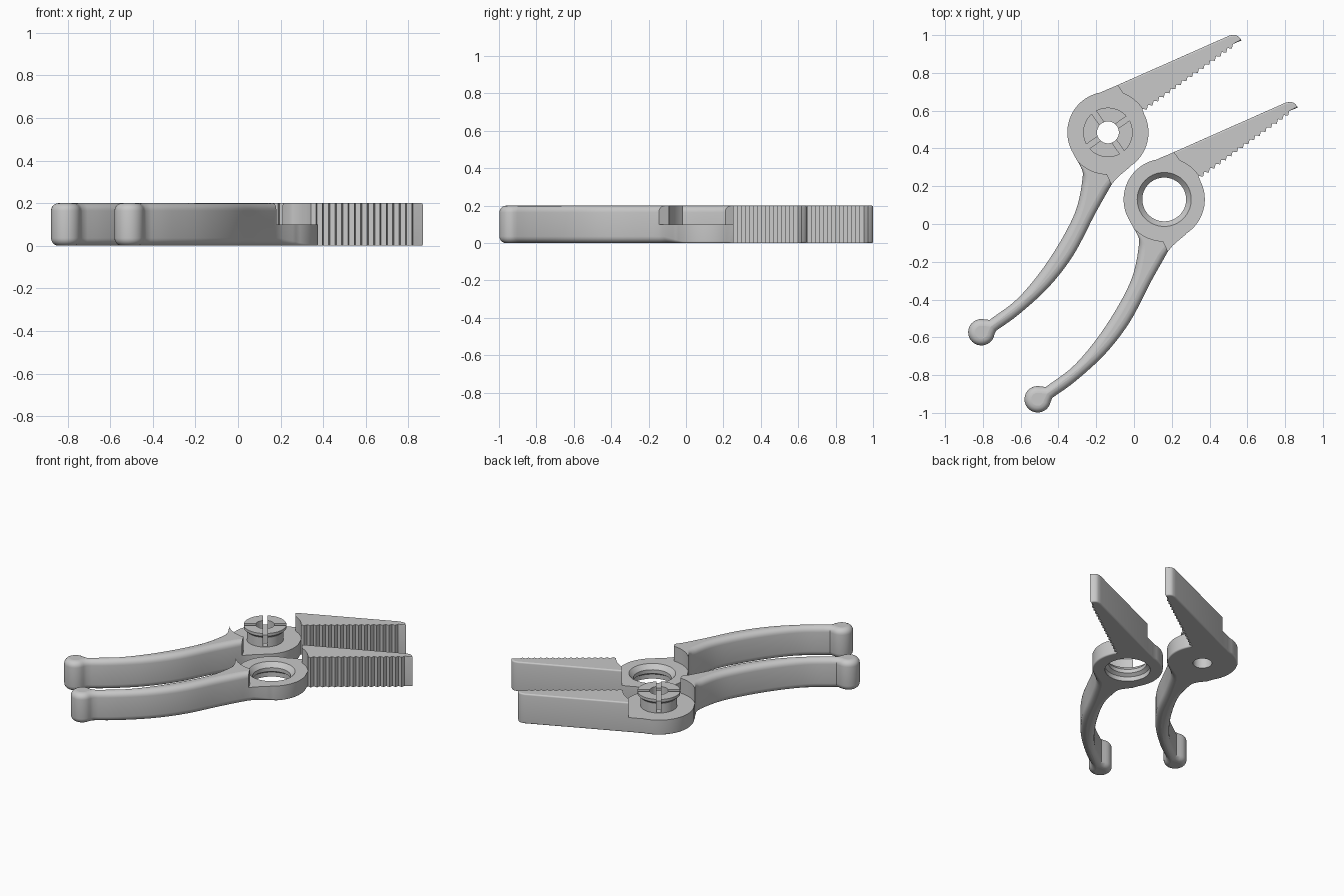
import bpy, bmesh
from math import cos, sin, radians
from mathutils import Vector

cube = bpy.data.objects.get("Cube")
if cube:
    bpy.data.objects.remove(cube, do_unlink=True)

HEIGHT, HALF = 0.2, 0.1
HUB_R, CLEAR_R = 0.215, 0.221
ROUNDING, STEPS = 0.036, 5

grey = bpy.data.materials.new("plain grey")
grey.use_nodes = True
colour = (0.58, 0.58, 0.58, 1)
grey.diffuse_color = colour
grey.node_tree.nodes["Principled BSDF"].inputs["Base Color"].default_value = colour


def arc(centre, r, a0, a1, n):
    angles = [radians(a0 + (a1 - a0) * i / n) for i in range(n + 1)]
    return [Vector((centre[0] + r * cos(a), centre[1] + r * sin(a))) for a in angles]


def spline(points, steps=5):
    """Smooth curve through the given points."""
    p = [Vector(q) for q in points]
    p = [2 * p[0] - p[1]] + p + [2 * p[-1] - p[-2]]
    out = []
    for a, b, c, d in zip(p, p[1:], p[2:], p[3:]):
        for i in range(steps):
            t = i / steps
            out.append(0.5 * (2 * b + (c - a) * t + (2 * a - 5 * b + 4 * c - d) * t * t
                              + (3 * b - a - 3 * c + d) * t ** 3))
    return out + [p[-2]]


def finish(name, bm, location):
    bmesh.ops.remove_doubles(bm, verts=bm.verts, dist=1e-5)
    bmesh.ops.recalc_face_normals(bm, faces=bm.faces)
    mesh = bpy.data.meshes.new(name)
    bm.to_mesh(mesh)
    bm.free()
    mesh.materials.append(grey)
    ob = bpy.data.objects.new(name, mesh)
    bpy.context.collection.objects.link(ob)
    ob.location = location
    return ob


def select_only(ob):
    bpy.ops.object.select_all(action='DESELECT')
    bpy.context.view_layer.objects.active = ob
    ob.select_set(True)


def smooth(ob):
    """Smooth curved walls, keep level faces flat."""
    select_only(ob)
    bpy.ops.object.shade_smooth_by_angle(angle=radians(32))
    for f in ob.data.polygons:
        if abs(f.normal.z) > 0.999:
            f.use_smooth = False


def revolve(bm, profile, closed, n=56):
    """Rings of vertices for a (radius, height) profile, joined by faces."""
    rings = [[bm.verts.new((p.x, p.y, z)) for p in arc((0, 0), r, 0, 360 - 360 / n, n - 1)]
             for r, z in profile]
    pairs = list(zip(rings, rings[1:])) + ([(rings[-1], rings[0])] if closed else [])
    for a, b in pairs:
        for i in range(n):
            j = (i + 1) % n
            bm.faces.new((a[i], a[j], b[j], b[i]))
    return rings


def holed_face(bm, outer, inner, i, j):
    """Two faces filling the area between an outer and an inner loop."""
    def nearest(v):
        return min(range(len(inner)), key=lambda k: (inner[k].co - v.co).length)

    def run(loop, a, b):
        return loop[a:b + 1] if a <= b else loop[a:] + loop[:b + 1]

    a, b = nearest(outer[i]), nearest(outer[j])
    bm.faces.new(run(outer, i, j) + run(inner, a, b)[::-1])
    bm.faces.new(run(outer, j, i) + run(inner, b, a)[::-1])


# jaw: raked teeth, rounded tip, straight back
first, last, count = Vector((0.182, 0.124)), Vector((0.662, 0.468)), 16
jaw = []
for k in range(count):
    p, q = first.lerp(last, k / count), first.lerp(last, (k + 1) / count)
    jaw += [p, Vector((q.x - 0.006, p.y - 0.003))]
TEETH = len(jaw)
jaw += [last] + spline([(0.708, 0.487), (0.692, 0.506), (0.672, 0.516), (0.642, 0.512)], 3)
jaw += [Vector((0.05, 0.25))]
jaw_clear = arc((0, 0), CLEAR_R, 68.5, 38, 7)

# back of the hub
back_hub = spline([(0.02, 0.237), (-0.01, 0.225)], 2) + arc((0, 0), HUB_R, 100, 212, 24)

# handle: outer edge, ball end, inner edge
handle = spline([(-0.165, -0.147), (-0.145, -0.182), (-0.134, -0.24), (-0.177, -0.432),
                 (-0.31, -0.671), (-0.47, -0.872), (-0.627, -0.993)])
handle += arc((-0.67, -1.058), 0.07, 78, 350, 22)
handle += spline([(-0.592, -1.05), (-0.47, -0.962), (-0.31, -0.815), (-0.18, -0.645),
                  (-0.07, -0.435), (0.02, -0.275)])
handle_clear = arc((0, 0), CLEAR_R, 268.5, 227, 8)

# front of the hub
front_hub = spline([(0.043, -0.247), (0.07, -0.222), (0.112, -0.187)], 3)
front_hub += arc((0, 0), HUB_R, 303, 388, 18)


def rounding_at(index, p, on_handle):
    """Full on the handle, slight on hub and jaw back, none on the teeth."""
    if index <= TEETH:
        return 0.0
    r = ROUNDING * (0.25 + 0.75 * min(1, max(0, (-0.15 - p.y) / 0.1)))
    # fade out where the handle thins to nothing beside the clearance
    return min(r, 0.65 * max(0, p.length - CLEAR_R - 0.0015)) if on_handle else r


def plier_half(name, location, bore):
    bm = bmesh.new()
    outline = jaw + back_hub + handle + front_hub
    n = len(outline)
    h0 = len(jaw) + len(back_hub)
    h1 = h0 + len(handle) - 1
    tall = set(range(len(jaw))) | set(range(h0, h1 + 1))
    # at the stops the upper rim slides along the stop wall
    slide = {0: jaw_clear[-1], len(jaw) - 1: jaw_clear[0],
             h0: handle_clear[-1], h1: handle_clear[0]}
    turns = [radians(90 * k / STEPS) for k in range(STEPS + 1)]
    columns = []
    for i, p in enumerate(outline):
        ahead = (outline[(i + 1) % n] - p).normalized()
        along = (ahead + (p - outline[i - 1]).normalized()).normalized()
        inward = Vector((-along.y, along.x))
        r = rounding_at(i, p, h0 <= i <= h1)
        spots = [(p + inward * r * (1 - sin(a)), r * (1 - cos(a))) for a in turns]
        spots.append((p, HALF))
        if i in tall:
            if i in slide:
                inward = (slide[i] - p).normalized()
            spots += [(p + inward * r * (1 - sin(a)), HEIGHT - r * (1 - cos(a)))
                      for a in reversed(turns)]
        columns.append([bm.verts.new((q.x, q.y, z)) for q, z in spots])

    # outer walls with rounded rims
    for i in range(n):
        a, b = columns[i], columns[(i + 1) % n]
        for k in range(min(len(a), len(b)) - 1):
            bm.faces.new((a[k], b[k], b[k + 1], a[k + 1]))

    # raised jaw and handle: curved clearance wall and top face
    mid = STEPS + 1
    floors = []
    for start, end, clear in ((0, len(jaw) - 1, jaw_clear), (h0, h1, handle_clear)):
        low = [bm.verts.new((p.x, p.y, HALF)) for p in clear]
        high = [bm.verts.new((p.x, p.y, HEIGHT)) for p in clear]
        for k in range(len(clear) - 1):
            bm.faces.new((low[k], low[k + 1], high[k + 1], high[k]))
        bm.faces.new(columns[end][mid:] + [high[0], low[0]])
        bm.faces.new(columns[start][mid:] + [high[-1], low[-1]])
        bm.faces.new([c[-1] for c in columns[start:end + 1]] + high)
        floors.append([columns[start][mid]] + low[::-1] + [columns[end][mid]])

    # pivot bore, hub floor and underside
    rings = revolve(bm, bore, False)
    back = [c[mid] for c in columns[len(jaw):h0]]
    front = [c[mid] for c in columns[h1 + 1:]]
    floor = floors[0] + back + floors[1] + front
    holed_face(bm, floor, rings[0], len(floors[0]) + len(back) // 2, len(floor) - 9)
    holed_face(bm, [c[0] for c in columns], rings[-1], len(jaw) + len(back) // 2, n - 9)
    smooth(finish(name, bm, location))


POST_AT, SOCKET_AT = (-0.138, 0.485, 0), (0.16, 0.13, 0)

# half with the snap post
plier_half("post_half", POST_AT, [(0.058, HALF), (0.058, 0)])

# half with the socket, countersunk on both faces
plier_half("socket_half", SOCKET_AT, [(0.143, HALF), (0.116, 0.07), (0.116, 0.045),
                                      (0.138, 0.03), (0.138, 0)])

# snap post: hollow stem with a lipped head, split by two crossed slots
bm = bmesh.new()
revolve(bm, [(0.058, 0.098), (0.112, 0.098), (0.112, 0.165), (0.131, 0.182),
             (0.131, HEIGHT), (0.058, HEIGHT)], True)
post = finish("snap_post", bm, POST_AT)
for angle in (35, 125):
    bm = bmesh.new()
    bmesh.ops.create_cube(bm, size=1)
    bmesh.ops.scale(bm, verts=bm.verts, vec=(1, 0.028, 0.2))
    slot = finish("slot_cutter", bm, (POST_AT[0], POST_AT[1], 0.203))
    slot.rotation_euler.z = radians(angle)
    slot.hide_render = True
    mod = post.modifiers.new("slot", 'BOOLEAN')
    mod.operation, mod.solver, mod.object = 'DIFFERENCE', 'EXACT', slot
    bpy.context.view_layer.update()
    select_only(post)
    bpy.ops.object.modifier_apply(modifier=mod.name)
    bpy.data.objects.remove(slot, do_unlink=True)
smooth(post)
